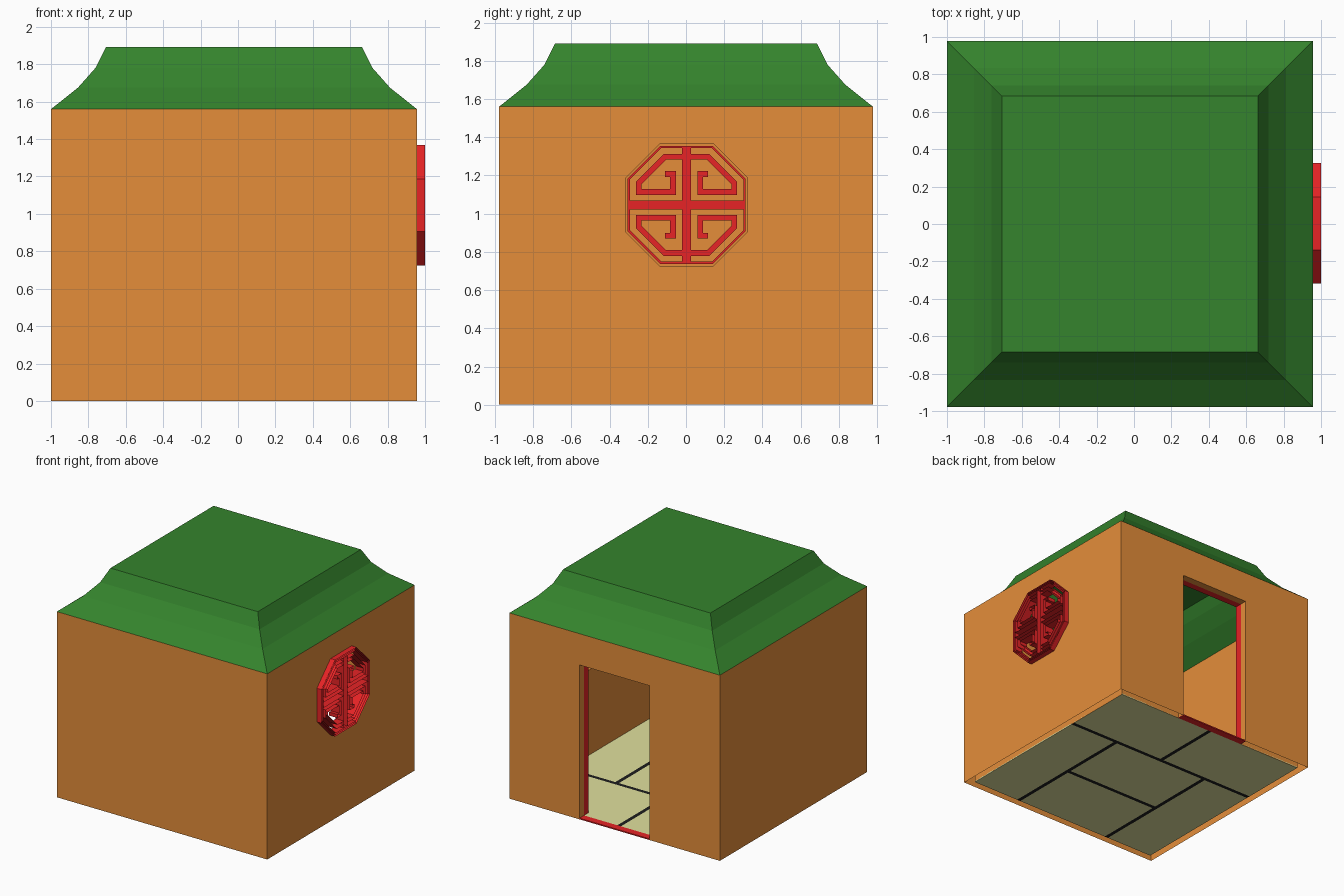
import bpy, bmesh
from mathutils import Vector, Matrix

if "Cube" in bpy.data.objects:
    bpy.data.objects.remove(bpy.data.objects["Cube"])

CX, H, T, WZ = -0.0215, 0.9785, 0.06, 1.56   # centre x, half width, wall thickness, wall height
IZ = 1.515                                   # top of the inner wall faces


def mat(name, rgb):
    m = bpy.data.materials.new(name)
    m.diffuse_color = (*rgb, 1)
    m.use_nodes = True
    m.node_tree.nodes["Principled BSDF"].inputs["Base Color"].default_value = m.diffuse_color
    return m


ORANGE = mat("orange_plaster", (0.78, 0.27, 0.042))
GREEN = mat("green_roof", (0.035, 0.23, 0.026))
RED = mat("red_lacquer", (0.8, 0.017, 0.019))
STRAW = mat("straw", (0.75, 0.75, 0.34))
DARK = mat("dark_border", (0.012, 0.012, 0.012))


def finish(name, bm, m):
    bmesh.ops.recalc_face_normals(bm, faces=bm.faces)
    me = bpy.data.meshes.new(name)
    bm.to_mesh(me)
    bm.free()
    ob = bpy.data.objects.new(name, me)
    bpy.context.collection.objects.link(ob)
    if m:
        me.materials.append(m)
    return ob


def boxes(name, m, *pairs):
    bm = bmesh.new()
    for lo, hi in pairs:
        lo, hi = Vector(lo), Vector(hi)
        mtx = Matrix.Translation((lo + hi) / 2) @ Matrix.Diagonal((*(hi - lo), 1))
        bmesh.ops.create_cube(bm, size=1, matrix=mtx)
    return finish(name, bm, m)


def add_channel(bm, path, width, x0, x1, closed=False):
    """Mitred channel along a (y, z) path: back at x0, open front at x1."""
    pts = [Vector(p) for p in path]
    n = len(pts)
    rows = []
    for i, p in enumerate(pts):
        a = pts[i - 1] if i or closed else None
        b = pts[(i + 1) % n] if i < n - 1 or closed else None
        ns = [Vector((-d.y, d.x)).normalized()
              for d in ([p - a] if a else []) + ([b - p] if b else [])]
        k = sum(ns, Vector((0, 0))).normalized()
        k *= width / 2 / k.dot(ns[0])
        rows.append([bm.verts.new((x, *q)) for x, q in
                     ((x0, p - k), (x1, p - k), (x1, p + k), (x0, p + k))])
    for i in range(n if closed else n - 1):
        r, s = rows[i], rows[(i + 1) % n]
        for j in (0, 2, 3):
            bm.faces.new((r[j], r[(j + 1) % 4], s[(j + 1) % 4], s[j]))
    if not closed:
        bm.faces.new(rows[0])
        bm.faces.new(rows[-1])


def octagon(r, f, cy, cz):
    return [(cy + a, cz + b) for a, b in
            ((r, -f), (r, f), (f, r), (-f, r), (-r, f), (-r, -f), (-f, -r), (f, -r))]


def square_ring(bm, r, z):
    return [bm.verts.new((CX + sx * r, sy * r, z))
            for sx, sy in ((-1, -1), (1, -1), (1, 1), (-1, 1))]


def bridge(bm, a, b):
    for j in range(4):
        k = (j + 1) % 4
        bm.faces.new((a[j], a[k], b[k], b[j]))


# Walls: square tube with openings cut for door and window
bm = bmesh.new()
rings = [square_ring(bm, r, z) for r, z in ((H, 0), (H, WZ), (H - T, IZ), (H - T, 0))]
for i in range(4):
    bridge(bm, rings[i], rings[(i + 1) % 4])
walls = finish("walls", bm, ORANGE)

DW, DH = 0.326, 1.297
WY, WC = 0.003, 1.046
door_cut = boxes("door_cutter", None, ((CX - DW, 0.8, -0.2), (CX + DW, 1.1, DH)))
bm = bmesh.new()
face = bm.faces.new([bm.verts.new((0.8, *p)) for p in octagon(0.32, 0.14, WY, WC)])
ext = bmesh.ops.extrude_face_region(bm, geom=[face])["geom"]
bmesh.ops.translate(bm, vec=(0.3, 0, 0), verts=[v for v in ext if isinstance(v, bmesh.types.BMVert)])
window_cut = finish("window_cutter", bm, None)
bpy.context.view_layer.objects.active = walls
for cut in (door_cut, window_cut):
    cut.hide_render = True
    mod = walls.modifiers.new("opening", "BOOLEAN")
    mod.operation, mod.solver, mod.object = "DIFFERENCE", "EXACT", cut
    bpy.ops.object.modifier_apply(modifier=mod.name)
    bpy.data.objects.remove(cut)

# The wall cavity is open underneath and under the roof
bm = bmesh.new()
bm.from_mesh(walls.data)
caps = [f for f in bm.faces if f.calc_center_median().z < 0.001 or f.calc_center_median().z > IZ]
bmesh.ops.delete(bm, geom=caps, context="FACES")
bm.to_mesh(walls.data)
bm.free()


# Roof: flared outer shell and inner lining, each with a flat top
def roof_shell(name, profile):
    bm = bmesh.new()
    rows = [square_ring(bm, r, z) for r, z in profile]
    for a, b in zip(rows, rows[1:]):
        bridge(bm, a, b)
    bm.faces.new(rows[-1])
    return finish(name, bm, GREEN)


roof_shell("roof", ((H, WZ), (0.834, 1.675), (0.741, 1.78), (0.685, 1.892)))
roof_shell("roof_lining", ((H - T, IZ), (0.79, 1.632), (0.69, 1.745), (0.635, 1.832)))

# Window lattice: octagonal sleeve, rim, cross and four mirrored key-pattern hooks
X0, X1 = 0.925, 1.0
bm = bmesh.new()
add_channel(bm, octagon(0.321, 0.141, WY, WC), 0.002, X0, X1, closed=True)
finish("window_sleeve", bm, RED)
bm = bmesh.new()
add_channel(bm, octagon(0.303, 0.135, WY, WC), 0.012, X0, X1, closed=True)
finish("window_rim", bm, RED)
bm = bmesh.new()
add_channel(bm, ((WY, WC - 0.297), (WY, WC + 0.297)), 0.048, X0, X1)
hook = ((0.024, 0.252), (0.113, 0.252), (0.25, 0.115), (0.25, 0.067),
        (0.071, 0.067), (0.071, 0.162), (0.113, 0.162))
for sy in (-1, 1):
    add_channel(bm, ((WY + sy * 0.024, WC), (WY + sy * 0.297, WC)), 0.046, X0, X1)
    for sz in (-1, 1):
        add_channel(bm, [(WY + sy * a, WC + sz * b) for a, b in hook], 0.03, X0, X1)
finish("window_lattice", bm, RED)

# Door frame on the inner side of the wall, with threshold
F0, F1, FW = H - 2 * T, H - T, 0.04
boxes("door_frame", RED,
      ((CX - DW - FW, F0, 0.01), (CX - DW, F1, DH + FW)),
      ((CX + DW, F0, 0.01), (CX + DW + FW, F1, DH + FW)),
      ((CX - DW, F0, DH), (CX + DW, F1, DH + FW)))
boxes("threshold", RED, ((CX - DW, F1, 0), (CX + DW, H, 0.01)))

# Floor: six mats and dark dividing strips, in fractions from the +x +y corner
L, Z0, Z1, G = 2 * (H - T), 0.0, 0.01, 0.009


def cell(u0, u1, v0, v1):
    x, y = CX + H - T, H - T
    return (x - u1 * L, y - v1 * L, Z0), (x - u0 * L, y - v0 * L, Z1)


A, B = 1 / 3, 2 / 3
mats = ((0, .5, 0, A), (.5, 1, 0, A), (0, .25, A, 1), (.25, .75, A, B), (.25, .75, B, 1), (.75, 1, A, 1))
boxes("floor_mats", STRAW, *[
    cell(u0 + G * (u0 > 0), u1 - G * (u1 < 1), v0 + G * (v0 > 0), v1 - G * (v1 < 1))
    for u0, u1, v0, v1 in mats])
boxes("floor_strips", DARK,
      cell(0, 1, A - G, A + G),
      cell(.5 - G, .5 + G, 0, A - G),
      cell(.25 - G, .25 + G, A + G, 1),
      cell(.75 - G, .75 + G, A + G, 1),
      cell(.25 + G, .75 - G, B - G, B + G))
